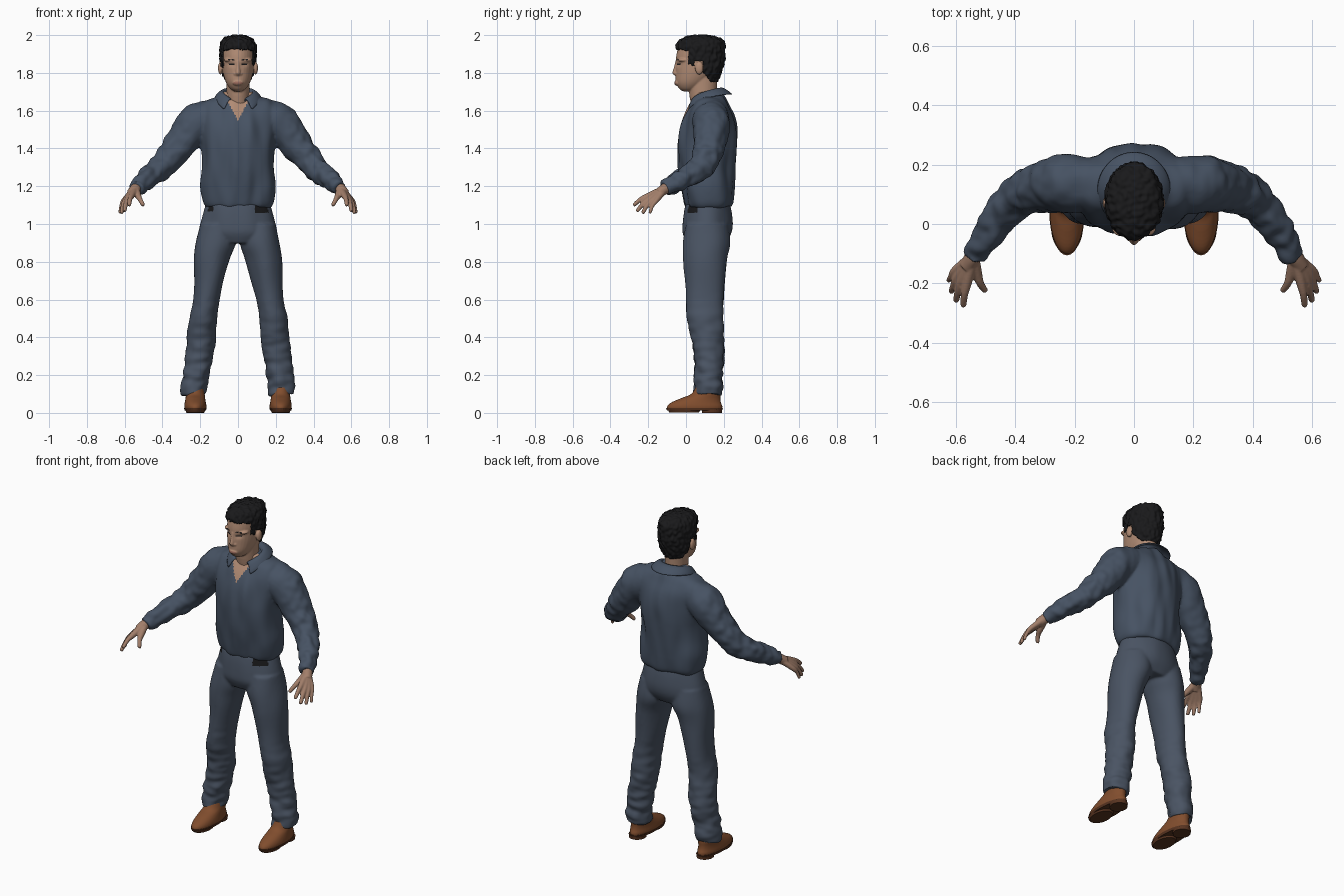
import bpy, bmesh, math
from mathutils import Vector, noise

if "Cube" in bpy.data.objects:
    bpy.data.objects.remove(bpy.data.objects["Cube"])


def material(name, r, g, b):
    m = bpy.data.materials.new(name)
    m.use_nodes = True
    m.diffuse_color = (r, g, b, 1)
    bsdf = m.node_tree.nodes["Principled BSDF"]
    bsdf.inputs["Base Color"].default_value = (r, g, b, 1)
    bsdf.inputs["Roughness"].default_value = 0.8
    return m


SKIN = material("face skin", 0.44, 0.26, 0.175)
HAND = material("hand skin", 0.36, 0.21, 0.145)
LIPS = material("lips", 0.33, 0.15, 0.11)
SHIRT = material("shirt blue", 0.062, 0.085, 0.125)
TROUSER = material("trouser blue", 0.068, 0.088, 0.125)
BLACK = material("black", 0.01, 0.01, 0.011)
SHOE = material("brown leather", 0.22, 0.075, 0.027)
SOLE = material("dark sole", 0.1, 0.035, 0.015)


def spline(rows, steps):
    """Smooth curve through rows of numbers."""
    out = []
    for i in range(len(rows) - 1):
        a, b, c, d = (rows[max(0, min(len(rows) - 1, i + k))] for k in (-1, 0, 1, 2))
        for s in range(steps):
            t = s / steps
            out.append([0.5 * (2 * q + (r - p) * t + (2 * p - 5 * q + 4 * r - w) * t * t
                               + (3 * q - p - 3 * r + w) * t ** 3)
                        for p, q, r, w in zip(a, b, c, d)])
    return out + [list(rows[-1])]


def loft(bm, rows, along=False, n=32, steps=5, side=1):
    """Skin rings x, y, z, rx, ry; flat rings, or rings square to the path."""
    pts = spline(rows, steps)
    rings = []
    for i, (x, y, z, rx, ry) in enumerate(pts):
        u, v = Vector((1, 0, 0)), Vector((0, 1, 0))
        if along:
            t = Vector(pts[min(i + 1, len(pts) - 1)][:3]) - Vector(pts[max(i - 1, 0)][:3])
            u = t.cross(Vector((0, 0, 1))).normalized()
            v = u.cross(t).normalized()
        ring = []
        for k in range(n):
            a = math.tau * k / n
            p = Vector((x, y, z)) + u * rx * math.cos(a) + v * ry * math.sin(a)
            p.x *= side
            ring.append(bm.verts.new(p))
        rings.append(ring)
    faces = [bm.faces.new((a[k], a[(k + 1) % n], b[(k + 1) % n], b[k]))
             for a, b in zip(rings, rings[1:]) for k in range(n)]
    faces += [bm.faces.new(rings[0]), bm.faces.new(rings[-1])]
    bmesh.ops.recalc_face_normals(bm, faces=faces)


def tube(bm, rows, side=1, n=16):
    loft(bm, [(x, y, z, r, r) for x, y, z, r in rows], True, n, 5, side)


def ball(bm, centre, radii):
    made = bmesh.ops.create_uvsphere(bm, u_segments=20, v_segments=12, radius=1)
    for v in made["verts"]:
        v.co = Vector(centre) + v.co * Vector(radii)


def add(name, bm, mats):
    me = bpy.data.meshes.new(name)
    bm.to_mesh(me)
    bm.free()
    for m in mats:
        me.materials.append(m)
    me.shade_smooth()
    ob = bpy.data.objects.new(name, me)
    bpy.context.collection.objects.link(ob)
    return ob


def blend(name, bm, mats, voxel, smooth=4, shift=None, paint=None, keep=None):
    """Fuse overlapping forms into one skin, then fold, trim and paint it."""
    ob = add(name, bm, [])
    mod = ob.modifiers.new("fuse", "REMESH")
    mod.mode, mod.voxel_size = "VOXEL", voxel
    mod = ob.modifiers.new("soften", "SMOOTH")
    mod.factor, mod.iterations = 0.5, smooth
    dg = bpy.context.evaluated_depsgraph_get()
    me = bpy.data.meshes.new_from_object(ob.evaluated_get(dg))
    ob.modifiers.clear()
    ob.data = me
    me.name = name
    for m in mats:
        me.materials.append(m)
    if shift:
        moves = [shift(v.co, v.normal) for v in me.vertices]
        for v, d in zip(me.vertices, moves):
            v.co += d
    if paint:
        for f in me.polygons:
            f.material_index = paint(f.center)
    if keep:
        b = bmesh.new()
        b.from_mesh(me)
        bmesh.ops.delete(b, geom=[f for f in b.faces if not keep(f.calc_center_median())],
                         context="FACES")
        b.to_mesh(me)
        b.free()
    me.shade_smooth()
    return ob


def folds(size, fx, fy, fz):
    return lambda co, no: no * size * noise.noise(Vector((co.x * fx, co.y * fy, co.z * fz)))


# Shirt: torso and both sleeves
bm = bmesh.new()
loft(bm, [(0, .118, 1.09, .172, .122), (0, .12, 1.12, .19, .131), (0, .115, 1.2, .204, .138),
          (0, .108, 1.3, .195, .149), (0, .11, 1.4, .195, .157), (0, .118, 1.5, .205, .153),
          (0, .125, 1.58, .217, .132), (0, .125, 1.64, .19, .1), (0, .125, 1.672, .125, .08),
          (0, .11, 1.7, .075, .07)], n=48)
for s in (1, -1):
    tube(bm, [(.12, .135, 1.57, .085), (.215, .135, 1.54, .1), (.3, .125, 1.43, .087),
              (.355, .108, 1.362, .077), (.405, .08, 1.3, .067), (.475, -.005, 1.245, .057),
              (.515, -.068, 1.21, .046), (.538, -.112, 1.187, .041)], s, 24)


def shirt_folds(co, no):
    arm = min(1, max(0, (abs(co.x) - .2) * 5))
    f = folds(.014, 16, 10, 5)(co, no) * (1 - arm) + folds(.012, 22, 22, 22)(co, no) * arm
    return f


blend("shirt", bm, [SHIRT, SKIN], .008, 6, shirt_folds,
      lambda c: int(c.z > 1.55 and c.y < .09 and abs(c.x) < (c.z - 1.55) * .55))

# Collar folded over around the neck
bm = bmesh.new()
grid = []
for i in range(41):
    a = (i / 20 - 1) * 2.7
    w = abs(a) / 2.7
    hi = 1.728 - .055 * w * w
    lo = 1.685 - .085 * w ** 3
    b = a * .94
    grid.append([bm.verts.new(p) for p in (
        (.07 * math.sin(a), .1 + .065 * math.cos(a), hi - .05),
        (.076 * math.sin(a), .1 + .072 * math.cos(a), hi),
        (.1 * math.sin(b), .107 + .1 * math.cos(b), (hi + lo) / 2 + .008),
        (.125 * math.sin(b), .115 + .13 * math.cos(b), lo))])
for a, b in zip(grid, grid[1:]):
    for k in range(3):
        bm.faces.new((a[k], a[k + 1], b[k + 1], b[k]))
bmesh.ops.recalc_face_normals(bm, faces=bm.faces)
collar = add("collar", bm, [SHIRT])
mod = collar.modifiers.new("cloth", "SOLIDIFY")
mod.thickness, mod.offset = .008, 0
collar.modifiers.new("round", "SUBSURF").levels = 1

# Trousers: seat and both legs, with the belt showing under the hem
bm = bmesh.new()
loft(bm, [(0, .115, 1.11, .17, .118), (0, .115, 1.06, .182, .128), (0, .114, 1.0, .198, .132),
          (0, .11, .95, .21, .126), (0, .108, .9, .19, .1)], n=48)
for s in (1, -1):
    loft(bm, [(.11, .11, 1.0, .09, .11), (.117, .109, .9, .107, .122), (.14, .102, .8, .094, .112),
              (.168, .1, .6, .072, .101), (.184, .102, .5, .073, .093), (.199, .12, .36, .076, .082),
              (.224, .12, .2, .07, .074), (.232, .12, .14, .07, .075),
              (.234, .118, .095, .066, .073)], side=s)


def trouser_folds(co, no):
    low = max(0, min(1, (.65 - co.z) * 2))
    return folds(.008, 10, 10, 5)(co, no) + folds(.013, 14, 14, 26)(co, no) * low


def belt(c):
    if c.y > .06:
        return 0
    big = c.x > .09 and abs(c.z - 1.078) < .021
    return int(big or (c.x < -.13 and abs(c.z - 1.08) < .013))


blend("trousers", bm, [TROUSER, BLACK], .008, 4, trouser_folds, belt)

# Shoes with soles and heels
for s, label in ((1, "left"), (-1, "right")):
    bm = bmesh.new()
    loft(bm, [(.226, .045, .015, .056, .145), (.226, .046, .035, .059, .147),
              (.226, .053, .055, .056, .132), (.226, .078, .078, .052, .104),
              (.226, .105, .1, .05, .078), (.228, .115, .14, .047, .062)], side=s)
    blend(label + "_shoe", bm, [SHOE], .006, 3)
    bm = bmesh.new()
    loft(bm, [(.226, .045, .012, .056, .146), (.226, .045, .026, .06, .151)], steps=1, side=s)
    loft(bm, [(.226, .138, 0, .047, .052), (.226, .138, .018, .049, .053)], steps=1, side=s)
    loft(bm, [(.226, -.01, .002, .048, .078), (.226, -.01, .018, .054, .088)], steps=1, side=s)
    sole = add(label + "_sole", bm, [SOLE])
    sole.data.shade_flat()

# Hands: every finger runs from the wrist, so together they form the palm
wrist = (.542, -.11, 1.187)
fingers = [((.562, -.192, 1.152), (.576, -.277, 1.1), .0125),
           ((.579, -.184, 1.139), (.601, -.26, 1.068), .0125),
           ((.592, -.172, 1.131), (.617, -.23, 1.058), .012),
           ((.602, -.155, 1.127), (.626, -.192, 1.058), .0105),
           ((.53, -.165, 1.152), (.502, -.226, 1.1), .013)]
for s, label in ((1, "left"), (-1, "right")):
    bm = bmesh.new()
    tube(bm, [(.525, -.08, 1.2, .03), (*wrist, .029), (.565, -.145, 1.162, .026)], s)
    for knuckle, tip, r in fingers:
        mid = Vector(knuckle).lerp(Vector(tip), .5) + Vector((.003, -.004, .005))
        end = Vector(knuckle).lerp(Vector(tip), .96)
        tube(bm, [(*wrist, .02), (*knuckle, r * 1.35), (*mid, r), (*end, r * .8),
                  (*tip, r * .4)], s)
    blend(label + "_hand", bm, [HAND], .0045, 2)

# Head, neck, nose, mouth and ears
bm = bmesh.new()
loft(bm, [(0, .1, 1.57, .06, .06), (0, .09, 1.68, .06, .072), (0, .088, 1.78, .062, .078)])
loft(bm, [(0, .015, 1.702, .018, .03), (0, .018, 1.717, .042, .055), (0, .032, 1.75, .064, .086),
          (0, .055, 1.8, .079, .11), (0, .07, 1.85, .085, .124), (0, .074, 1.9, .087, .124),
          (0, .078, 1.95, .08, .112), (0, .08, 1.98, .05, .07)])
loft(bm, [(0, -.044, 1.865, .009, .012), (0, -.05, 1.83, .01, .014),
          (0, -.055, 1.8, .014, .017), (0, -.05, 1.786, .012, .011)], n=16)
ball(bm, (0, -.043, 1.747), (.03, .02, .016))
for s in (1, -1):
    ball(bm, (s * .015, -.047, 1.795), (.01, .012, .009))
    ball(bm, (s * .093, .07, 1.825), (.013, .022, .034))
    ball(bm, (s * .045, -.012, 1.868), (.03, .03, .012))


def sockets(co, no):
    d = ((abs(co.x) - .034) / .017) ** 2 + ((co.z - 1.845) / .012) ** 2
    return Vector((0, .007 * math.exp(-d) if co.y < .02 else 0, 0))


def features(c):
    x = abs(c.x)
    if c.y > .02:
        return 0
    if ((x - .034) / .016) ** 2 + ((c.z - 1.846) / .0045) ** 2 < 1:
        return 1
    if .016 < x < .054 and abs(c.z - 1.872 + abs(x - .038) * .2) < .003:
        return 1
    return 2 if (x / .027) ** 2 + ((c.z - 1.747) / .008) ** 2 < 1 else 0


blend("head", bm, [SKIN, BLACK, LIPS], .004, 4, sockets, features)

# Short hair trimmed around face, ears and nape
bm = bmesh.new()
loft(bm, [(0, .09, 1.735, .06, .07), (0, .09, 1.78, .08, .09), (0, .087, 1.82, .091, .108),
          (0, .08, 1.87, .096, .126), (0, .077, 1.92, .098, .13), (0, .08, 1.96, .091, .126),
          (0, .08, 1.985, .07, .098), (0, .08, 2.0, .03, .045)], n=40)


def hairline(c):
    if c.y < .012:
        low = 1.925 - .3 * max(0, abs(c.x) - .055)
    elif c.y < .045:
        low = 1.825
    elif c.y < .092:
        low = 1.862
    else:
        low = max(1.752, 1.8 - (c.y - .092) * 1.1)
    return c.z > low


hair = blend("hair", bm, [BLACK], .005, 2, folds(.009, 55, 55, 45), None, hairline)
mod = hair.modifiers.new("depth", "SOLIDIFY")
mod.thickness, mod.offset = .014, -1
